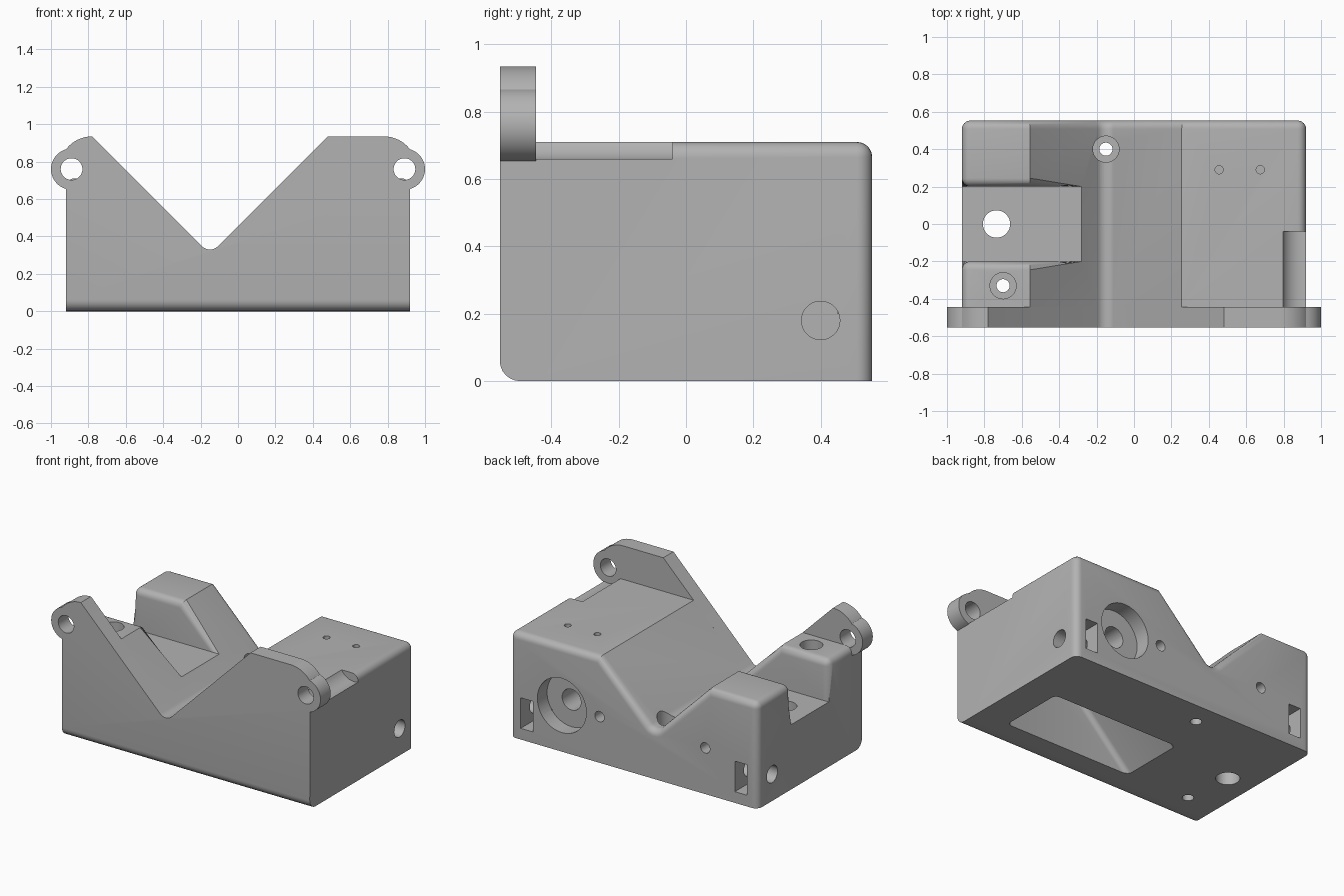
import bpy, bmesh
from math import cos, sin, radians
from mathutils import Vector

if "Cube" in bpy.data.objects:
    bpy.data.objects.remove(bpy.data.objects["Cube"], do_unlink=True)

grey = bpy.data.materials.new("plain grey")
grey.use_nodes = True
grey.diffuse_color = (0.45, 0.45, 0.45, 1)
grey.node_tree.nodes["Principled BSDF"].inputs["Base Color"].default_value = grey.diffuse_color

SIDE, TOP, FRONT, PLATE, BACK = 0.92, 0.71, -0.553, -0.445, 0.553
SLOT, FLOOR = 0.2, 0.435


def arc(cx, cz, r, a, b, n=12):
    angles = [radians(a + (b - a) * i / n) for i in range(n + 1)]
    return [(cx + r * cos(t), cz + r * sin(t)) for t in angles]


def near(a, b):
    return abs(a - b) < 1e-3


def prism(name, outline, y0, y1):
    """Extrude an x-z outline along y."""
    bm = bmesh.new()
    face = bm.faces.new([bm.verts.new((x, y0, z)) for x, z in outline])
    out = bmesh.ops.extrude_face_region(bm, geom=[face])
    verts = [g for g in out["geom"] if isinstance(g, bmesh.types.BMVert)]
    bmesh.ops.translate(bm, verts=verts, vec=(0, y1 - y0, 0))
    bmesh.ops.recalc_face_normals(bm, faces=bm.faces)
    mesh = bpy.data.meshes.new(name)
    bm.to_mesh(mesh)
    bm.free()
    ob = bpy.data.objects.new(name, mesh)
    bpy.context.collection.objects.link(ob)
    mesh.materials.append(grey)
    return ob


def box(x0, x1, y0, y1, z0, z1):
    return prism("cutter", [(x0, z0), (x1, z0), (x1, z1), (x0, z1)], y0, y1)


def rod(start, end, r):
    """Round cutter between two points."""
    a, b = Vector(start), Vector(end)
    bpy.ops.mesh.primitive_cylinder_add(vertices=40, radius=r, depth=(b - a).length,
                                        location=(a + b) / 2)
    ob = bpy.context.object
    ob.rotation_euler = (b - a).to_track_quat("Z", "Y").to_euler()
    ob.data.materials.append(grey)
    return ob


def cut(target, tool):
    tool.hide_render = True
    mod = target.modifiers.new("cut", "BOOLEAN")
    mod.operation, mod.solver, mod.object = "DIFFERENCE", "EXACT", tool
    bpy.context.view_layer.objects.active = target
    bpy.ops.object.modifier_apply(modifier=mod.name)
    bpy.data.objects.remove(tool, do_unlink=True)


def round_edges(ob, rule, radius, segments=6):
    bm = bmesh.new()
    bm.from_mesh(ob.data)
    edges = [e for e in bm.edges if rule(e.verts[0].co, e.verts[1].co)]
    bmesh.ops.bevel(bm, geom=edges, offset=radius, segments=segments,
                    profile=0.5, affect="EDGES")
    bm.to_mesh(ob.data)
    bm.free()


# Main block with V groove and a cross slot on the right
groove = arc(-0.15, 0.39, 0.06, -45, -135, 8)
body = prism("body", [(-SIDE, 0), (SIDE, 0), (SIDE, TOP), (0.255, TOP)] + groove
             + [(-0.555, TOP), (-SIDE, TOP)], PLATE, BACK)
cut(body, box(-1.1, -0.1, -SLOT, SLOT, FLOOR, 1))


def body_edge(a, b):
    back = near(a.y, BACK) and near(b.y, BACK) and max(a.z, b.z) > 0.01
    rim = all(near(abs(v.x), SIDE) and near(v.z, TOP) for v in (a, b))
    slot = (near(abs(a.y), SLOT) and near(a.y, b.y) and max(a.z, b.z) > FLOOR + 0.01)
    return back or rim or slot


round_edges(body, body_edge, 0.045)

# Underside pocket with a sloping wall beneath the groove
pocket = prism("cutter", [(-0.345, -0.1), (0.70, -0.1), (0.70, 0.6), (0.355, 0.6)], -0.35, 0.10)
round_edges(pocket, lambda a, b: not near(a.z, b.z), 0.035)
cut(body, pocket)

# Countersunk screw holes, cable hole and small pilot holes
for x, y in ((-0.70, -0.33), (-0.15, 0.40)):
    cut(body, rod((x, y, 0.2), (x, y, 1), 0.07))
    cut(body, rod((x, y, -0.1), (x, y, 0.3), 0.035))
cut(body, rod((-0.735, 0, -0.1), (-0.735, 0, 0.6), 0.073))
for x in (0.455, 0.675):
    cut(body, rod((x, 0.29, 0.61), (x, 0.29, 0.8), 0.022))

# Back face: round recess with bore, and two small holes
cut(body, rod((0.535, 0.45, 0.31), (0.535, 0.7, 0.31), 0.182))
cut(body, rod((0.535, 0.05, 0.31), (0.535, 0.5, 0.31), 0.07))
for x in (0.255, -0.53):
    cut(body, rod((x, 0.3, 0.31), (x, 0.7, 0.31), 0.035))

# Nut slots in the back and cross holes in both sides
for s in (-1, 1):
    lo, hi = sorted((s * 0.75, s * 0.84))
    cut(body, box(lo, hi, 0.3, 0.7, 0.075, 0.28))
    cut(body, rod((s * 0.68, 0.40, 0.18), (s * 1.1, 0.40, 0.18), 0.057))

# Relief groove behind the left ear
cut(body, rod((0.89, -0.6, 0.76), (0.89, -0.04, 0.76), 0.105))

# Front plate with shoulders and round ears
shoulder = (arc(0.89, 0.76, 0.11, -74, 74.7, 20) + arc(0.78, 0.76, 0.175, 38, 90, 10))
left_half = [(SIDE, 0)] + shoulder + [(0.48, 0.935)]
right_half = [(-x, z) for x, z in reversed([(SIDE, 0)] + shoulder)]
plate = prism("front_plate", left_half + groove + right_half, FRONT, PLATE)
round_edges(plate, lambda a, b: near(a.y, FRONT) and near(b.y, FRONT)
            and near(a.z, 0) and near(b.z, 0), 0.06)
for s in (-1, 1):
    cut(plate, rod((s * 0.89, -0.7, 0.76), (s * 0.89, -0.3, 0.76), 0.058))

for ob in (body, plate):
    bpy.ops.object.select_all(action="DESELECT")
    ob.select_set(True)
    bpy.context.view_layer.objects.active = ob
    bpy.ops.object.shade_smooth_by_angle(angle=radians(32))
